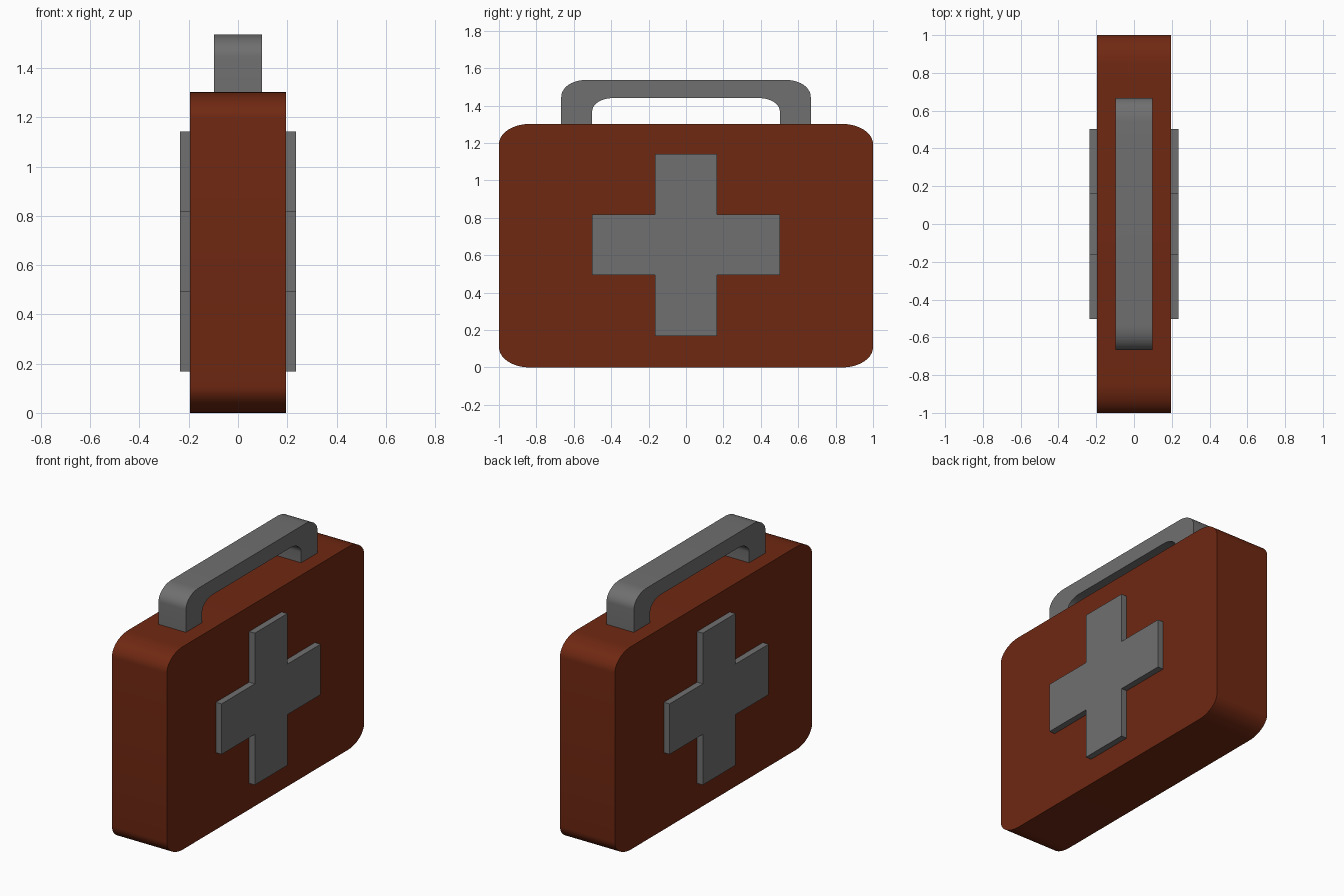
import bpy, bmesh, math

if "Cube" in bpy.data.objects:
    bpy.data.objects.remove(bpy.data.objects["Cube"])


def material(name, rgb):
    m = bpy.data.materials.new(name)
    m.diffuse_color = (*rgb, 1)
    m.use_nodes = True
    m.node_tree.nodes["Principled BSDF"].inputs["Base Color"].default_value = m.diffuse_color
    return m


RED = material("rust red", (0.16, 0.021, 0.006))
GREY = material("grey", (0.16, 0.16, 0.16))


def arc(cy, cz, ry, rz, a0, a1, n=10):
    """Points of an elliptical corner in the YZ plane, angles in degrees."""
    pts = []
    for i in range(n + 1):
        a = math.radians(a0 + (a1 - a0) * i / n)
        pts.append((cy + ry * math.cos(a), cz + rz * math.sin(a)))
    return pts


def extrude_profile(name, profile, x0, x1, mat):
    """Extrude a closed YZ profile from x0 to x1."""
    bm = bmesh.new()
    face = bm.faces.new([bm.verts.new((x0, y, z)) for y, z in profile])
    res = bmesh.ops.extrude_face_region(bm, geom=[face], use_keep_orig=True)
    verts = [g for g in res["geom"] if isinstance(g, bmesh.types.BMVert)]
    bmesh.ops.translate(bm, verts=verts, vec=(x1 - x0, 0, 0))
    bmesh.ops.recalc_face_normals(bm, faces=bm.faces)
    me = bpy.data.meshes.new(name)
    bm.to_mesh(me)
    bm.free()
    me.materials.append(mat)
    ob = bpy.data.objects.new(name, me)
    bpy.context.collection.objects.link(ob)
    bpy.ops.object.select_all(action="DESELECT")
    ob.select_set(True)
    bpy.context.view_layer.objects.active = ob
    bpy.ops.object.shade_smooth_by_angle(angle=math.radians(30))
    return ob


# Case with rounded corners
W, H, RY, RZ = 1.0, 1.302, 0.165, 0.108
case = (arc(W - RY, H - RZ, RY, RZ, 0, 90) + arc(-W + RY, H - RZ, RY, RZ, 90, 180)
        + arc(-W + RY, RZ, RY, RZ, 180, 270) + arc(W - RY, RZ, RY, RZ, 270, 360))
extrude_profile("case", case, -0.195, 0.195, RED)

# Carrying handle: outer arch, then inner arch back
B = 1.302
handle = ([(0.667, B)] + arc(0.537, 1.447, 0.13, 0.09, 0, 90)
          + arc(-0.537, 1.447, 0.13, 0.09, 90, 180) + [(-0.667, B), (-0.502, B)]
          + arc(-0.392, 1.368, 0.11, 0.072, 180, 90)
          + arc(0.392, 1.368, 0.11, 0.072, 90, 0) + [(0.502, B)])
extrude_profile("handle", handle, -0.097, 0.097, GREY)

# Raised cross on both broad sides
A, C, Z = 0.502, 0.165, 0.655
K, T = 0.162, 0.487
cross = [(A, Z - K), (A, Z + K), (C, Z + K), (C, Z + T), (-C, Z + T), (-C, Z + K),
         (-A, Z + K), (-A, Z - K), (-C, Z - K), (-C, Z - T), (C, Z - T), (C, Z - K)]
for side, s in (("right", 1), ("left", -1)):
    extrude_profile(side + "_cross", cross, s * 0.195, s * 0.235, GREY)
